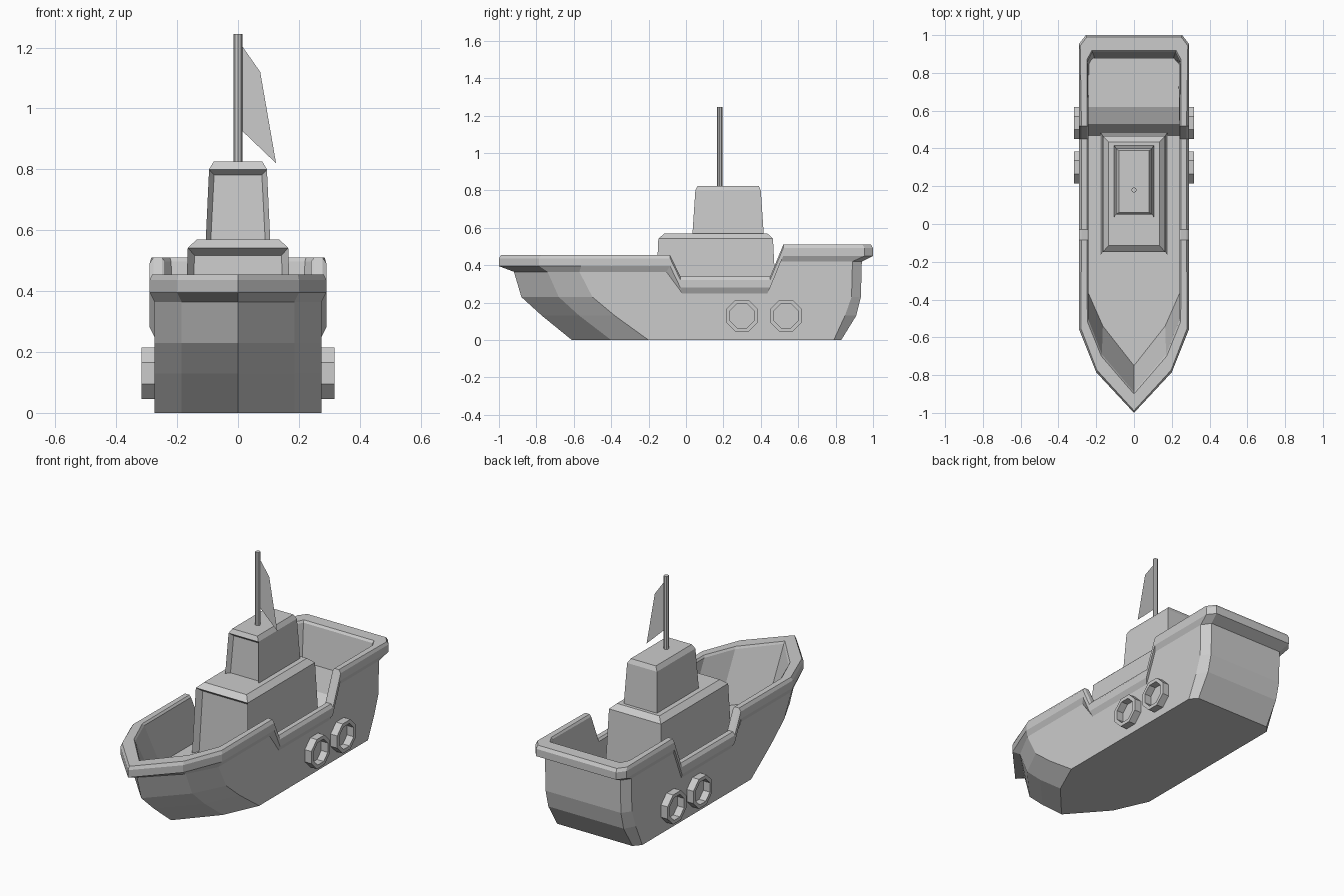
import bpy, bmesh
from math import pi, cos, sin

if "Cube" in bpy.data.objects:
    bpy.data.objects.remove(bpy.data.objects["Cube"])


def loft(name, rings, wrap=False, recess=None):
    """Skin closed rings of points; cap the ends or wrap round. recess insets the front face."""
    bm = bmesh.new()
    rows = [[bm.verts.new(p) for p in r] for r in rings]
    n = len(rows[0])
    pairs = list(zip(rows, rows[1:])) + ([(rows[-1], rows[0])] if wrap else [])
    faces = []
    for a, b in pairs:
        for i in range(n):
            j = (i + 1) % n
            faces.append(bm.faces.new((a[i], a[j], b[j], b[i])))
    if not wrap:
        bm.faces.new(rows[0])
        bm.faces.new(rows[-1])
    bmesh.ops.recalc_face_normals(bm, faces=bm.faces)
    if recess:
        bmesh.ops.inset_individual(bm, faces=[faces[0]], thickness=recess, depth=-recess)
    me = bpy.data.meshes.new(name)
    bm.to_mesh(me)
    bm.free()
    ob = bpy.data.objects.new(name, me)
    bpy.context.collection.objects.link(ob)
    return ob


def rect(x, y0, y1, z):
    return [(-x, y0, z), (x, y0, z), (x, y1, z), (-x, y1, z)]


def mix(a, b, d):
    """Move d from point a toward b in plan."""
    length = ((b[0] - a[0]) ** 2 + (b[1] - a[1]) ** 2) ** 0.5
    return a[0] + (b[0] - a[0]) * d / length, a[1] + (b[1] - a[1]) * d / length


def station(x, ys, out, inn, deck, zt, zb):
    """Rows from keel over the rail and down to the deck at one spot along the hull."""
    o2, i2 = mix(out, inn, 0.012), mix(inn, out, 0.01)
    pts = [(x, y, z) for y, z in zip(ys, (0, 0.13, 0.23, zb))]
    return pts + [(*out, zb + 0.03), (*out, zt - 0.018), (*o2, zt), (*i2, zt),
                  (*inn, zt - 0.012), (*deck, 0.17)]


# Hull with rail: bow, dipped side, stern
side = [
    station(0, (-.61, -.77, -.88, -.92), (0, -1), (0, -.89), (0, -.75), .455, .365),
    station(.185, (-.40, -.57, -.68, -.74), (.2, -.785), (.17, -.69), (.165, -.54), .455, .365),
    station(.275, (-.2, -.38, -.5, -.57), (.29, -.56), (.24, -.51), (.24, -.37), .455, .365),
]
for yt, yb, zt, zb in ((-.085, -.105, .455, .365), (-.03, -.02, .34, .25),
                       (.45, .435, .34, .25), (.52, .505, .51, .42)):
    side.append(station(.275, (yb,) * 4, (.29, yt), (.24, yt), (.24, yt), zt, zb))
side += [
    station(.275, (.79, .85, .885, .89), (.29, .955), (.245, .86), (.235, .84), .51, .42),
    station(.24, (.83, .91, .935, .94), (.255, 1), (.22, .91), (.205, .87), .51, .42),
]
ring = side + [[(-x, y, z) for x, y, z in s] for s in reversed(side[1:])]
loft("hull", list(zip(*ring)))

# Raised rear deck with sloped front
step = [(.46, .16), (.53, .25), (.62, .29), (.88, .29), (.88, .16)]
loft("rear_deck", [[(x, y, z) for y, z in step] for x in (-.24, .24)])

# Cabins with chamfered roofs and recessed fronts
loft("lower_cabin", [rect(.178, -.165, .485, .15), rect(.165, -.148, .465, .542),
                     rect(.135, -.115, .435, .57)], recess=.032)
loft("upper_cabin", [rect(.107, .033, .417, .545), rect(.095, .05, .4, .80),
                     rect(.08, .062, .388, .825)], recess=.024)

# Mast and flag
loft("mast", [[(.014 * cos(i * pi / 4), .18 + .014 * sin(i * pi / 4), z) for i in range(8)]
              for z in (.81, 1.245)])
flag = bpy.data.meshes.new("flag")
flag.from_pydata([(.01, .18, 1.21), (.073, .18, 1.12), (.125, .18, .82), (.01, .18, .93)],
                 [], [(0, 1, 2, 3)])
bpy.context.collection.objects.link(bpy.data.objects.new("flag", flag))

# Octagonal fenders on both sides
for s, label in ((1, "right"), (-1, "left")):
    for k, yc in enumerate((.3, .535)):
        rings = []
        for i in range(8):
            a = (i + .5) * pi / 4
            rings.append([(s * x, yc + r * cos(a), .13 + r * sin(a))
                          for x, r in ((.26, .092), (.317, .092), (.317, .07), (.26, .07))])
        loft(f"fender_{label}_{k + 1}", rings, wrap=True)
